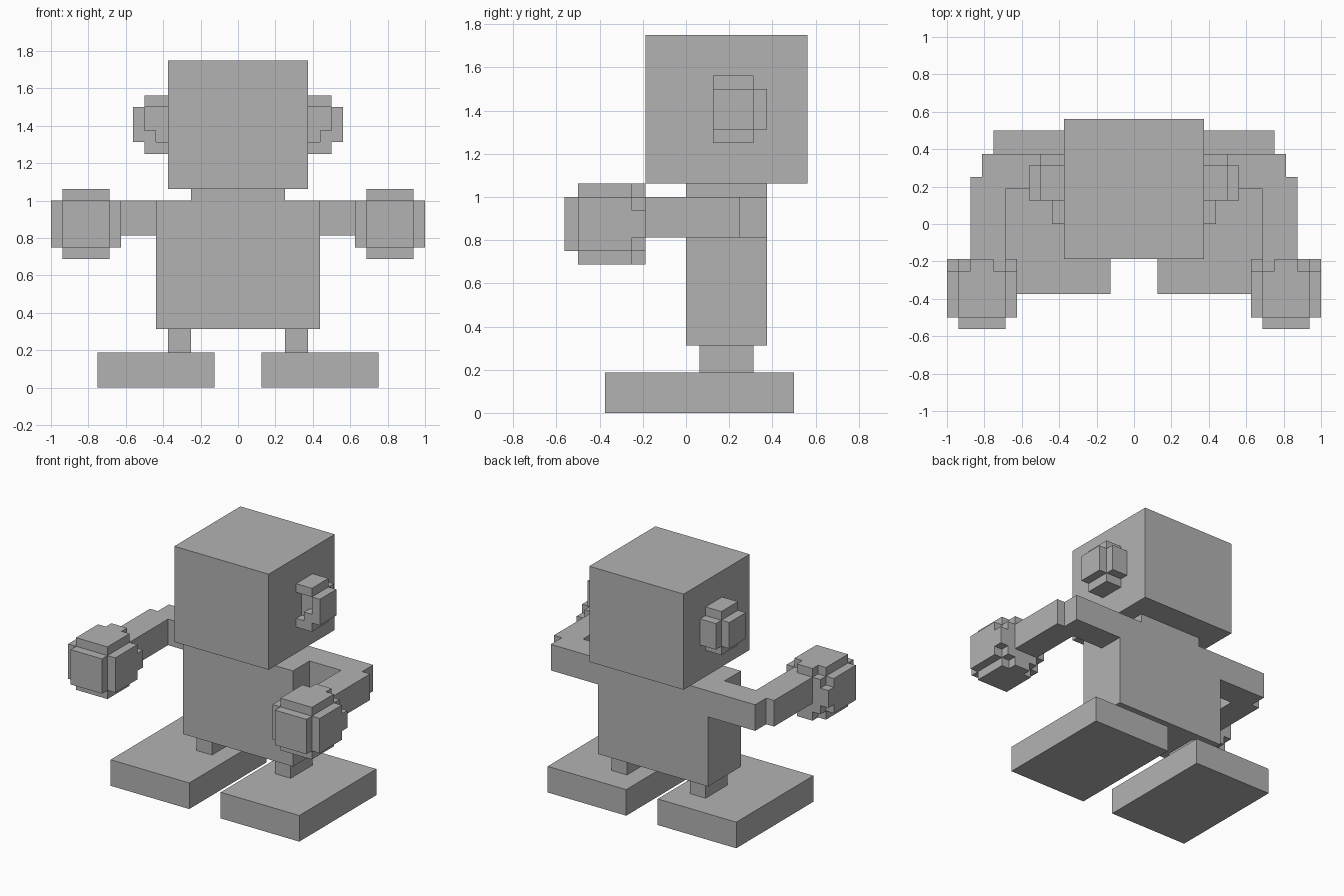
import bpy
import bmesh
from itertools import product

UNIT = 1 / 16  # one block

cube = bpy.data.objects.get("Cube")
if cube:
    bpy.data.objects.remove(cube, do_unlink=True)

# Single plain grey
grey = bpy.data.materials.new("plain_grey")
grey.use_nodes = True
COLOUR = (0.45, 0.45, 0.45, 1)
grey.diffuse_color = COLOUR
grey.node_tree.nodes["Principled BSDF"].inputs["Base Color"].default_value = COLOUR


def cells(boxes):
    """All unit blocks inside boxes given as (x range, y range, z range)."""
    return {c for box in boxes for c in product(*(range(*r) for r in box))}


def build(name, boxes, cuts=(), side=1):
    """Join boxes, carve cuts, and keep only the outer skin as large flat faces."""
    solid = cells(boxes) - cells(cuts)
    bm = bmesh.new()
    for cell in solid:
        for axis, step in product(range(3), (0, 1)):
            near = list(cell)
            near[axis] += 2 * step - 1
            if tuple(near) in solid:
                continue
            u, v = (axis + 1) % 3, (axis + 2) % 3
            ring = []
            for du, dv in ((0, 0), (1, 0), (1, 1), (0, 1)):
                p = list(cell)
                p[axis] += step
                p[u] += du
                p[v] += dv
                ring.append(bm.verts.new((p[0] * UNIT * side, p[1] * UNIT, p[2] * UNIT)))
            bm.faces.new(ring if (step == 1) == (side == 1) else ring[::-1])
    bmesh.ops.remove_doubles(bm, verts=bm.verts[:], dist=UNIT / 100)
    bmesh.ops.dissolve_limit(bm, angle_limit=0.01, verts=bm.verts[:], edges=bm.edges[:])
    mesh = bpy.data.meshes.new(name)
    bm.to_mesh(mesh)
    bm.free()
    mesh.materials.append(grey)
    obj = bpy.data.objects.new(name, mesh)
    bpy.context.collection.objects.link(obj)


def pair(name, boxes, cuts=()):
    build("left_" + name, boxes, cuts, 1)
    build("right_" + name, boxes, cuts, -1)


# Head, neck and torso
build("head", [((-6, 6), (-3, 9), (17, 28))])
build("neck", [((-4, 4), (0, 6), (16, 17))])
build("torso", [((-7, 7), (0, 6), (5, 16))])

# Legs and big flat feet
pair("leg", [((4, 6), (1, 5), (3, 5))])
pair("foot", [((2, 12), (-6, 8), (0, 3))])

# Arms reach sideways, then bend forward
pair("arm", [((7, 13), (3, 6), (13, 16)),
             ((11, 14), (-3, 4), (13, 16))])

# Rounded fists, stepped to a cross at the wrist
pair("fist", [((10, 16), (-8, -4), (12, 16)),
              ((11, 15), (-8, -4), (11, 17)),
              ((11, 15), (-9, -3), (12, 16)),
              ((12, 14), (-4, -3), (11, 17)),
              ((10, 16), (-4, -3), (13, 15))])

# Ears with a hollow facing forward
pair("ear", [((6, 8), (2, 5), (20, 25)),
             ((6, 9), (2, 5), (21, 24)),
             ((6, 8), (2, 6), (21, 24))],
     [((6, 8), (2, 3), (22, 24)),
      ((6, 7), (2, 3), (21, 22))])
